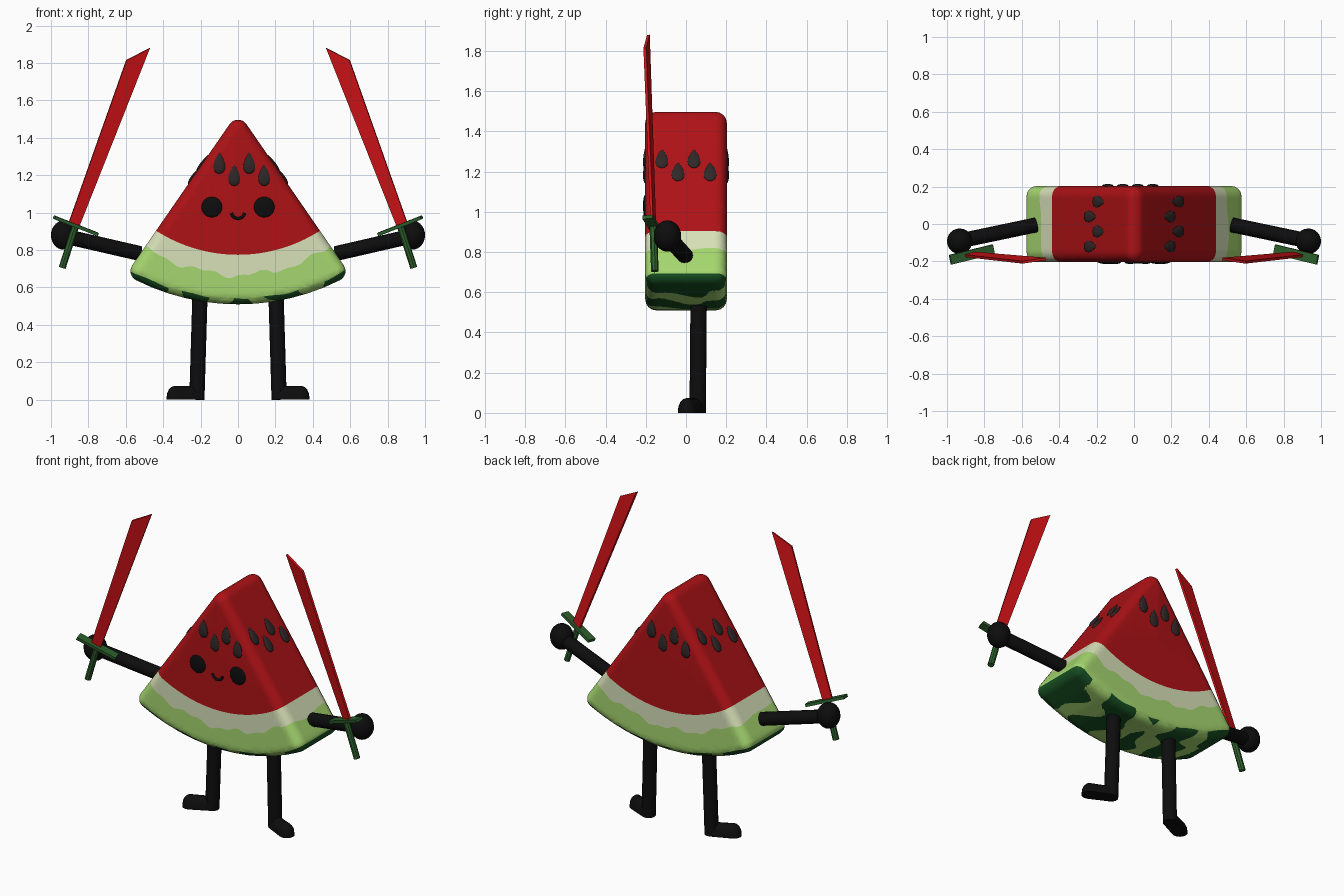
import bpy, bmesh, math
from mathutils import Vector, Matrix

if "Cube" in bpy.data.objects:
    bpy.data.objects.remove(bpy.data.objects["Cube"])


def material(name, rgb):
    m = bpy.data.materials.new(name)
    m.diffuse_color = (*rgb, 1)
    m.use_nodes = True
    m.node_tree.nodes["Principled BSDF"].inputs["Base Color"].default_value = m.diffuse_color
    return m


RED = material("flesh red", (0.42, 0.006, 0.008))
PALE = material("pale rind", (0.68, 0.75, 0.48))
LIGHT = material("light green rind", (0.38, 0.68, 0.16))
DARK = material("dark green rind", (0.009, 0.08, 0.016))
BLACK = material("limb black", (0.004, 0.004, 0.004))
SEED = material("seed brown", (0.03, 0.02, 0.02))
BLADE = material("blade red", (0.62, 0.006, 0.008))
HILT = material("hilt green", (0.026, 0.115, 0.026))


def finish(bm, name, mats, mirror=False, smooth=True):
    bmesh.ops.recalc_face_normals(bm, faces=bm.faces)
    me = bpy.data.meshes.new(name)
    bm.to_mesh(me)
    bm.free()
    ob = bpy.data.objects.new(name, me)
    bpy.context.collection.objects.link(ob)
    for m in mats:
        me.materials.append(m)
    if smooth:
        bpy.ops.object.select_all(action='DESELECT')
        ob.select_set(True)
        bpy.context.view_layer.objects.active = ob
        bpy.ops.object.shade_smooth_by_angle(angle=math.radians(40))
    if mirror:
        ob.modifiers.new("Mirror", 'MIRROR')
    return ob


def tube(name, a, b, r, mat, sides=16):
    a, b = Vector(a), Vector(b)
    bm = bmesh.new()
    rot = (b - a).to_track_quat('Z', 'Y').to_matrix().to_4x4()
    bmesh.ops.create_cone(bm, cap_ends=True, segments=sides, radius1=r, radius2=r,
                          depth=(b - a).length,
                          matrix=Matrix.Translation((a + b) / 2) @ rot)
    finish(bm, name, [mat], mirror=True)


def ball(name, c, size, mat):
    bm = bmesh.new()
    bmesh.ops.create_uvsphere(bm, u_segments=24, v_segments=14, radius=1,
                              matrix=Matrix.Translation(c) @ Matrix.Diagonal((*size, 1)))
    finish(bm, name, [mat], mirror=True)


def plate(name, pts, t, mat):
    pts = [Vector(p) for p in pts]
    n = (pts[1] - pts[0]).cross(pts[2] - pts[0]).normalized() * t / 2
    bm = bmesh.new()
    lo = [bm.verts.new(p - n) for p in pts]
    hi = [bm.verts.new(p + n) for p in pts]
    bm.faces.new(lo[::-1])
    bm.faces.new(hi)
    for i in range(len(pts)):
        j = (i + 1) % len(pts)
        bm.faces.new((lo[i], lo[j], hi[j], hi[i]))
    finish(bm, name, [mat], mirror=True, smooth=False)


# --- Melon slice: wedge outline swollen by a rounding radius ---
R, HY = 0.055, 0.203
APEX, BX, BZ = 1.442, 0.52, 0.688      # inner wedge corners
OZ, OR = 1.725, 1.16                   # centre and radius of the rind arc
a_side = math.degrees(math.atan2(0.568, 0.823))
a_arc = math.degrees(math.atan2(BZ - OZ, BX))


def fan(a0, a1, n):
    return [math.radians(a0 + (a1 - a0) * i / n) for i in range(n + 1)]


def outline(d):
    def off(cx, cz, angs, r):
        return [(cx + r * math.cos(a), cz + r * math.sin(a)) for a in angs]
    return (off(0, APEX, fan(180 - a_side, a_side, 8), d)
            + off(BX, BZ, fan(a_side, a_arc, 6), d)
            + off(0, OZ, fan(a_arc, -180 - a_arc, 12)[1:-1], OR + d)
            + off(-BX, BZ, fan(-180 - a_arc, -180 - a_side, 6), d))


bm = bmesh.new()
half = [(HY - R + R * math.cos(k * math.pi / 8), R * math.sin(k * math.pi / 8)) for k in range(5)]
layers = [(-y, d) for y, d in half] + half[::-1]
rings = [[bm.verts.new((x, y, z)) for x, z in outline(d)] for y, d in layers]
for ra, rb in zip(rings, rings[1:]):
    for i in range(len(ra)):
        j = (i + 1) % len(ra)
        bm.faces.new((ra[i], ra[j], rb[j], rb[i]))
bm.faces.new(rings[0])
bm.faces.new(rings[-1])
bmesh.ops.remove_doubles(bm, verts=bm.verts, dist=1e-5)

# fine grid so that the colour borders can be cut cleanly
STEP = 0.03
for axis, lo, hi in ((0, -0.57, 0.57), (1, -0.135, 0.14), (2, 0.53, 1.0)):
    no = Vector((0, 0, 0))
    no[axis] = 1
    for i in range(int((hi - lo) / STEP) + 1):
        bmesh.ops.bisect_plane(bm, geom=bm.verts[:] + bm.edges[:] + bm.faces[:],
                               plane_co=no * (lo + i * STEP + 0.0013), plane_no=no)


def f_red(p):
    return 0.81 - math.hypot(p.x, p.z - 1.585)


def f_pale(p):
    wave = 0.012 * math.sin(21 * p.x + 1 + 9 * p.y) + 0.008 * math.sin(49 * p.x + 25 * p.y)
    return p.z - (0.667 + 0.6 * p.x ** 2) - wave


def f_rim(p):
    return math.hypot(p.x, p.z - OZ) - 1.184 - 0.004 * math.sin(30 * p.x)


def f_stripe(p):
    return (math.sin(22 * abs(p.x) + 2.7 + 0.9 * math.sin(17 * p.y + 3 * p.x))
            + 0.5 * math.sin(31 * p.y + 14 * p.x) + 0.25 + 6 * max(0, abs(p.x) - 0.47) * 10)


def cut(f):
    bmesh.ops.triangulate(bm, faces=bm.faces[:])
    new = []
    for e in bm.edges[:]:
        a, b = f(e.verts[0].co), f(e.verts[1].co)
        if a * b < 0:
            new.append(bmesh.utils.edge_split(e, e.verts[0], a / (a - b))[1])
    bmesh.ops.connect_verts(bm, verts=new)


for f in (f_red, f_pale, f_rim, f_stripe):
    cut(f)
for face in bm.faces:
    c = face.calc_center_median()
    if f_red(c) > 0:
        face.material_index = 0
    elif f_pale(c) > 0:
        face.material_index = 1
    else:
        face.material_index = 3 if f_rim(c) > 0 and f_stripe(c) > 0 else 2
finish(bm, "melon_slice", [RED, PALE, LIGHT, DARK])


# --- Seeds: flattened teardrops, four on each of the four upright faces ---
def seed(place):
    b = bmesh.new()
    bmesh.ops.create_uvsphere(b, u_segments=14, v_segments=10, radius=1)
    for v in b.verts:
        w = math.sin(math.acos(max(-1, min(1, v.co.z))) / 2)
        v.co = Vector((0.042 * w * v.co.x, 0.014 * w * v.co.y, 0.057 * v.co.z))
    b.transform(place)
    finish(b, "seed", [SEED])


for turn in range(4):
    spin = Matrix.Rotation(turn * math.pi / 2, 4, 'Z')
    for i in range(4):
        z = 1.265 if i % 2 == 0 else 1.2
        if turn % 2 == 0:
            m = Matrix.Translation((-0.1 + 0.08 * i, -HY, z))
        else:  # sloping side: lean back with the cut face
            depth = (0.874 - 0.568 * z) / 0.823
            m = (Matrix.Translation((-0.12 + 0.08 * i, -depth, z))
                 @ Matrix.Rotation(-math.radians(a_side), 4, 'X'))
        seed(spin @ m)

# --- Face ---
ball("eye", (0.14, -HY, 1.03), (0.055, 0.011, 0.055), BLACK)
cu = bpy.data.curves.new("mouth", 'CURVE')
cu.dimensions, cu.bevel_depth, cu.use_fill_caps = '3D', 0.008, True
sp = cu.splines.new('POLY')
angs = fan(190, 350, 10)
sp.points.add(len(angs) - 1)
for p, a in zip(sp.points, angs):
    p.co = (0.036 * math.cos(a), -HY, 1.005 + 0.036 * math.sin(a), 1)
cu.materials.append(BLACK)
bpy.context.collection.objects.link(bpy.data.objects.new("mouth", cu))

# --- Limbs ---
tube("arm", (0.525, -0.005, 0.782), (0.93, -0.09, 0.875), 0.04, BLACK)
ball("hand", (0.932, -0.092, 0.88), (0.068, 0.068, 0.078), BLACK)
tube("leg", (0.203, 0.063, 0.57), (0.22, 0.058, 0.0), 0.041, BLACK)
bm = bmesh.new()
for cx, cy, r, h in ((0.22, 0.058, 0.041, 0.065), (0.338, 0.004, 0.045, 0.066)):
    for k in range(5):
        t = k * math.pi / 8
        for a in fan(0, 337.5, 15):
            bm.verts.new((cx + r * math.cos(t) * math.cos(a), cy + r * math.cos(t) * math.sin(a),
                          0.008 * (k > 0) + h * math.sin(t)))
bmesh.ops.remove_doubles(bm, verts=bm.verts, dist=1e-4)
hull = bmesh.ops.convex_hull(bm, input=bm.verts[:])
bmesh.ops.delete(bm, geom=list({g for g in hull["geom_interior"] if isinstance(g, bmesh.types.BMVert)}),
                 context='VERTS')
finish(bm, "foot", [BLACK], mirror=True)

# --- Swords ---
plate("sword_blade", [(0.85, -0.155, 0.925), (0.905, -0.17, 0.945),
                      (0.597, -0.205, 1.815), (0.472, -0.187, 1.88)], 0.014, BLADE)
C = Vector((0.867, -0.163, 0.93))
G = Vector((0.115, -0.028, 0.045))
L = Vector((-0.34, -0.037, 0.92))
N = G.cross(L).normalized() * 0.026
plate("sword_guard", [C - G - N, C + G - N, C + G + N, C - G + N], 0.018, HILT)
tube("sword_handle", (0.868, -0.163, 0.93), (0.94, -0.155, 0.705), 0.019, HILT, 8)
